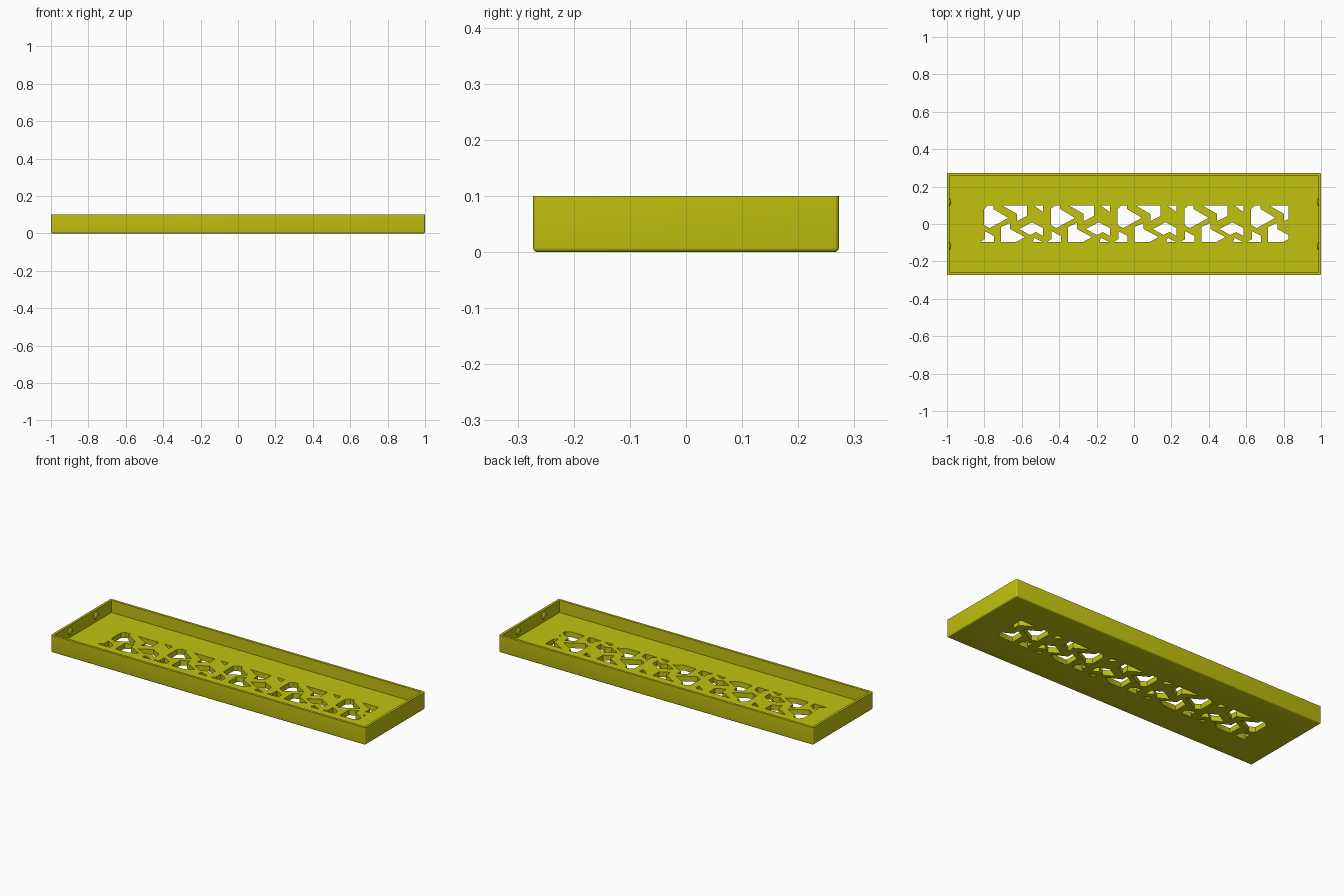
import bpy, bmesh
from mathutils import Vector

cube = bpy.data.objects.get("Cube")
if cube:
    bpy.data.objects.remove(cube, do_unlink=True)

LENGTH, WIDTH, HEIGHT = 2.0, 0.545, 0.1
WALL, FLOOR, ROUND = 0.014, 0.03, 0.008

olive = bpy.data.materials.new("olive_yellow")
olive.use_nodes = True
colour = (0.54, 0.54, 0.005, 1)
olive.diffuse_color = colour
olive.node_tree.nodes["Principled BSDF"].inputs["Base Color"].default_value = colour


def add_object(name, bm):
    bmesh.ops.recalc_face_normals(bm, faces=bm.faces)
    mesh = bpy.data.meshes.new(name)
    bm.to_mesh(mesh)
    bm.free()
    obj = bpy.data.objects.new(name, mesh)
    mesh.materials.append(olive)
    bpy.context.collection.objects.link(obj)
    return obj


def add_box(bm, size, bottom):
    verts = bmesh.ops.create_cube(bm, size=1)["verts"]
    for v in verts:
        v.co = Vector((v.co.x * size[0], v.co.y * size[1], bottom + (v.co.z + 0.5) * size[2]))


def add_prism(bm, outline, low, high):
    face = bm.faces.new([bm.verts.new((x, y, low)) for x, y in outline])
    new = bmesh.ops.extrude_face_region(bm, geom=[face])["geom"]
    for v in new:
        if isinstance(v, bmesh.types.BMVert):
            v.co.z = high


def clip(outline, limit):
    """Keep the part of an outline left of x = limit."""
    kept = []
    for a, b in zip(outline, outline[1:] + outline[:1]):
        if a[0] <= limit:
            kept.append(a)
        if (a[0] - limit) * (b[0] - limit) < 0:
            t = (limit - a[0]) / (b[0] - a[0])
            kept.append((limit, a[1] + t * (b[1] - a[1])))
    return kept


# Tray body, rounded on every edge except the rim
bm = bmesh.new()
add_box(bm, (LENGTH, WIDTH, HEIGHT), 0)
edges = [e for e in bm.edges if min(v.co.z for v in e.verts) < HEIGHT / 2]
bmesh.ops.bevel(bm, geom=edges, offset=ROUND, segments=4, profile=0.5, affect="EDGES")
tray = add_object("tray", bm)

# Lattice openings of one repeat, in hundredths from the repeat's corner
REPEAT, START, COUNT, END = 35.7, -80.2, 5, 82.5
OPENINGS = [
    [(0, 8), (2, 9.8), (5, 9.8), (5, 8), (13, 3.3), (3, -2.2), (0, -0.5)],
    [(9.8, 9.8), (23, 9.8), (23, 4.3), (17.6, 1.5), (17.6, 5.4)],
    [(26.8, 9.8), (31.6, 9.8), (31.6, 6.4)],
    [(0.5, -3.8), (5.4, -6.4), (5.4, -9.7), (-2.2, -9.7), (0.5, -8)],
    [(9.1, -9.7), (9.1, -1.6), (14, 0.6), (14, -2.7), (22, -7), (17, -9.7)],
    [(18.8, -2.7), (25.7, 1), (31.6, -2.2), (31.6, -6.4), (27.8, -4.3), (24.6, -5.9)],
    [(26.8, -7.4), (31.6, -9.7), (26, -9.7)],
]

bm = bmesh.new()
for i in range(COUNT):
    for shape in OPENINGS:
        moved = [(x + START + i * REPEAT, y) for x, y in shape]
        if min(p[0] for p in moved) < END - 1:
            outline = [(x / 100, y / 100) for x, y in clip(moved, END)]
            add_prism(bm, outline, -0.05, 0.06)
lattice_cutter = add_object("lattice_cutter", bm)

# Hollow interior
bm = bmesh.new()
add_box(bm, (LENGTH - 2 * WALL, WIDTH - 2 * WALL, HEIGHT), FLOOR)
hollow_cutter = add_object("hollow_cutter", bm)

bpy.context.view_layer.objects.active = tray
for cutter in (hollow_cutter, lattice_cutter):
    cutter.hide_render = True
    mod = tray.modifiers.new("cut", "BOOLEAN")
    mod.operation, mod.solver, mod.object = "DIFFERENCE", "EXACT", cutter
    bpy.ops.object.modifier_apply(modifier=mod.name)
    bpy.data.objects.remove(cutter, do_unlink=True)

# Snap bumps inside both end walls
for side, x in (("left", 1), ("right", -1)):
    for end, y in (("front", -0.117), ("back", 0.117)):
        bm = bmesh.new()
        bmesh.ops.create_uvsphere(bm, u_segments=20, v_segments=12, radius=0.02)
        for v in bm.verts:
            v.co = Vector((x * (LENGTH / 2 - WALL) + v.co.x * 0.45, y + v.co.y, 0.066 + v.co.z))
        add_object(f"snap_bump_{side}_{end}", bm)

for obj in bpy.context.collection.objects:
    obj.select_set(obj.type == "MESH" and (obj == tray or obj.name.startswith("snap_bump")))
bpy.ops.object.shade_smooth_by_angle()
